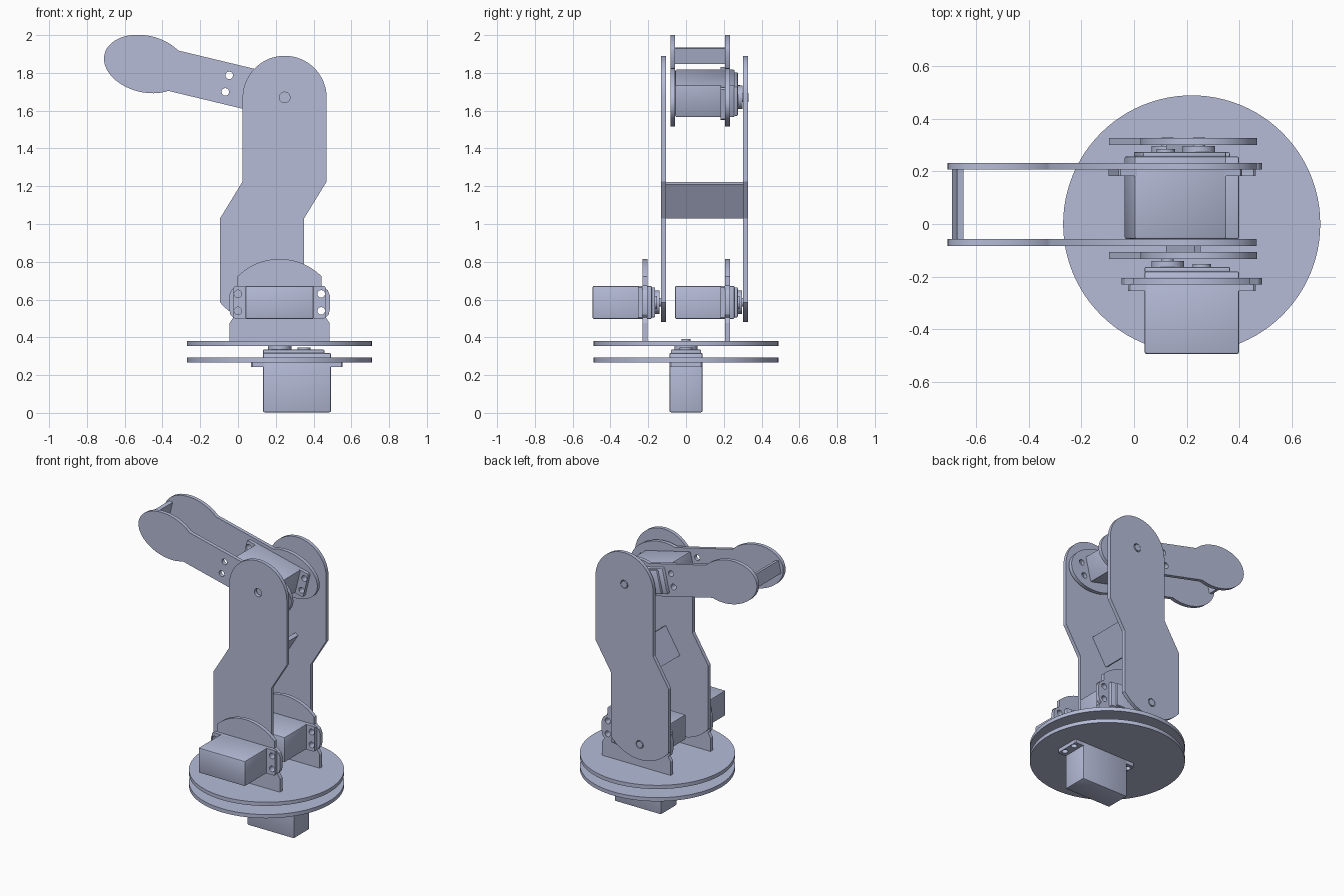
import bpy, bmesh, math
from mathutils import Matrix, Vector

if "Cube" in bpy.data.objects:
    bpy.data.objects.remove(bpy.data.objects["Cube"], do_unlink=True)

mat = bpy.data.materials.new("blue_grey")
mat.use_nodes = True
COLOUR = (0.46, 0.50, 0.68, 1)
mat.diffuse_color = COLOUR
mat.node_tree.nodes["Principled BSDF"].inputs["Base Color"].default_value = COLOUR

T = Matrix.Translation
UPRIGHT = Matrix.Rotation(math.pi / 2, 4, 'X')    # drawing plane xy -> xz
THICK = 0.026


def finish(name, mesh, matrix):
    mesh.name = name
    mesh.materials.clear()
    mesh.materials.append(mat)
    ob = bpy.data.objects.new(name, mesh)
    bpy.context.scene.collection.objects.link(ob)
    ob.matrix_world = matrix
    bpy.ops.object.select_all(action='DESELECT')
    ob.select_set(True)
    bpy.context.view_layer.objects.active = ob
    bpy.ops.object.shade_smooth_by_angle(angle=math.radians(30))
    return ob


def arc(cx, cy, rx, ry, a0, a1, n):
    return [(cx + rx * math.cos(a0 + (a1 - a0) * i / n),
             cy + ry * math.sin(a0 + (a1 - a0) * i / n)) for i in range(n + 1)]


def circle(cx, cy, r, n=32):
    return arc(cx, cy, r, r, 0, 2 * math.pi, n)[:-1]


def plate(name, outlines, thick, matrix):
    """Flat plate: first outline is the edge, the others are holes."""
    cu = bpy.data.curves.new(name, 'CURVE')
    cu.dimensions = '2D'
    cu.fill_mode = 'BOTH'
    cu.extrude = thick / 2
    for pts in outlines:
        sp = cu.splines.new('POLY')
        sp.points.add(len(pts) - 1)
        for p, (x, y) in zip(sp.points, pts):
            p.co = (x, y, 0, 1)
        sp.use_cyclic_u = True
    tmp = bpy.data.objects.new("tmp", cu)
    bpy.context.scene.collection.objects.link(tmp)
    bpy.context.view_layer.update()
    dg = bpy.context.evaluated_depsgraph_get()
    mesh = bpy.data.meshes.new_from_object(tmp.evaluated_get(dg))
    bpy.data.objects.remove(tmp)
    bpy.data.curves.remove(cu)
    bm = bmesh.new()
    bm.from_mesh(mesh)
    bmesh.ops.remove_doubles(bm, verts=bm.verts, dist=1e-5)
    bmesh.ops.recalc_face_normals(bm, faces=bm.faces)
    bm.to_mesh(mesh)
    bm.free()
    return finish(name, mesh, matrix)


def box(name, lo, hi, matrix, bevel=0.0):
    lo, hi = Vector(lo), Vector(hi)
    bm = bmesh.new()
    bmesh.ops.create_cube(bm, size=1)
    for v in bm.verts:
        v.co = Vector([(lo[i] + hi[i]) / 2 + v.co[i] * (hi[i] - lo[i]) for i in range(3)])
    if bevel:
        bmesh.ops.bevel(bm, geom=bm.edges[:], offset=bevel, segments=2,
                        profile=0.5, affect='EDGES')
    mesh = bpy.data.meshes.new(name)
    bm.to_mesh(mesh)
    bm.free()
    return finish(name, mesh, matrix)


def screw_holes(cx, cy):
    return [circle(cx + sx * 0.2205, cy + sy * 0.045, 0.02, 20)
            for sx in (-1, 1) for sy in (-1, 1)]


def servo(name, m):
    """Servo motor with its shaft along local z and its back at z = 0."""
    box(name + "_body", (-0.088, -0.0875, 0), (0.272, 0.0875, 0.315), m, 0.008)
    box(name + "_gear_cover", (-0.088, -0.08, 0.31), (0.237, 0.08, 0.332), m, 0.006)
    ears = [(-0.1505, -0.08), (-0.143, -0.0875), (0.327, -0.0875), (0.3345, -0.08),
            (0.3345, 0.08), (0.327, 0.0875), (-0.143, 0.0875), (-0.1505, 0.08)]
    plate(name + "_ears", [ears] + screw_holes(0.092, 0), 0.025, m @ T((0, 0, 0.2525)))
    for sx in (-0.119, 0.303):
        box(name + "_ear_rib", (sx - 0.031, -0.007, 0.265), (sx + 0.031, 0.007, 0.285), m)
    plate(name + "_horn", [circle(0, 0, 0.062)], 0.025, m @ T((0, 0, 0.3425)))
    plate(name + "_idler_cap", [circle(0.13, 0, 0.035)], 0.012, m @ T((0, 0, 0.336)))
    plate(name + "_shaft_screw", [circle(0, 0, 0.023, 20)], 0.04, m @ T((0, 0, 0.367)))


# Turntable: two round plates with the turning motor hanging below
plate("lower_disc", [circle(0.22, 0, 0.49, 96)] + screw_holes(0.312, 0),
      THICK, T((0, 0, 0.281)))
plate("upper_disc", [circle(0.22, 0, 0.49, 96), circle(0.22, 0, 0.028)],
      THICK, T((0, 0, 0.367)))
servo("base_servo", T((0.22, 0, 0.003)))

# Shoulder brackets: domed plates standing on the turntable
right_side = [(0.265, 0.375), (0.265, 0.475), (0.245, 0.505), (0.26, 0.52),
              (0.267, 0.55), (0.267, 0.62), (0.255, 0.65), (0.222, 0.675)]
dome = math.asin(0.222 / 0.314)
half = right_side + arc(0, 0.501, 0.314, 0.314, math.pi / 2 - dome, math.pi / 2, 16)
outline = [(0.22 + x, z) for x, z in half] + [(0.22 - x, z) for x, z in half[-2::-1]]
motor_slot = [(0.042, 0.5), (0.398, 0.5), (0.398, 0.67), (0.042, 0.67)]
for name, y in (("front", -0.218), ("back", 0.22)):
    plate(name + "_shoulder_bracket", [outline, motor_slot] + screw_holes(0.22, 0.585),
          THICK, T((0, y, 0)) @ UPRIGHT)

# Shoulder motors, shafts pointing to the back
SHAFT_BACK = Matrix.Rotation(-math.pi / 2, 4, 'X')
servo("front_shoulder_servo", T((0.128, -0.495, 0.585)) @ SHAFT_BACK)
servo("back_shoulder_servo", T((0.128, -0.058, 0.585)) @ SHAFT_BACK)

# Upper arm: two cranked plates with rounded ends
foot = math.asin(0.2225 / 0.288)
upper = ([(0.35, 1.03), (0.4695, 1.225)]
         + arc(0.247, 1.668, 0.2225, 0.2225, 0, math.pi, 40)
         + [(0.0245, 1.225), (-0.095, 1.03)]
         + arc(0.1275, 0.768, 0.288, 0.288,
               -math.pi / 2 - foot, -math.pi / 2 + foot, 24))
pivots = [circle(0.247, 1.67, 0.028), circle(0.128, 0.585, 0.028)]
for name, y in (("front", -0.12), ("back", 0.314)):
    plate(name + "_upper_arm", [upper] + pivots, THICK, T((0, y, 0)) @ UPRIGHT)
box("upper_arm_brace", (-0.0125, -0.108, -0.105), (0.0125, 0.302, 0.105),
    T((0.187, 0, 1.125)) @ Matrix.Rotation(math.radians(31.5), 4, 'Y'))

# Forearm: two plates with oval ends, tilted upward from the elbow
TILT = Matrix.Rotation(math.pi + math.radians(13.5), 4, 'Y')
LENGTH, RX, RY, NECK = 0.758, 0.223, 0.15, 0.11
t = math.asin(NECK / RY)
fore = (arc(LENGTH, 0, RX, RY, -(math.pi - t), math.pi - t, 48)
        + arc(0, 0, RX, RY, t, 2 * math.pi - t, 48))
elbow_slot = [(-0.086, -0.085), (0.27, -0.085), (0.27, 0.085), (-0.086, 0.085)]
for name, y, extra in (("front", -0.07, []), ("back", 0.22, [elbow_slot])):
    plate(name + "_forearm", [fore] + screw_holes(0.092, 0) + extra, THICK,
          T((0.247, y, 1.67)) @ TILT @ UPRIGHT)
box("forearm_brace", (0.932, -0.057, -0.043), (0.957, 0.207, 0.043),
    T((0.247, 0, 1.67)) @ TILT)

# Elbow motor lies between the forearm plates
servo("elbow_servo", T((0.247, -0.057, 1.67)) @ TILT @ SHAFT_BACK)
